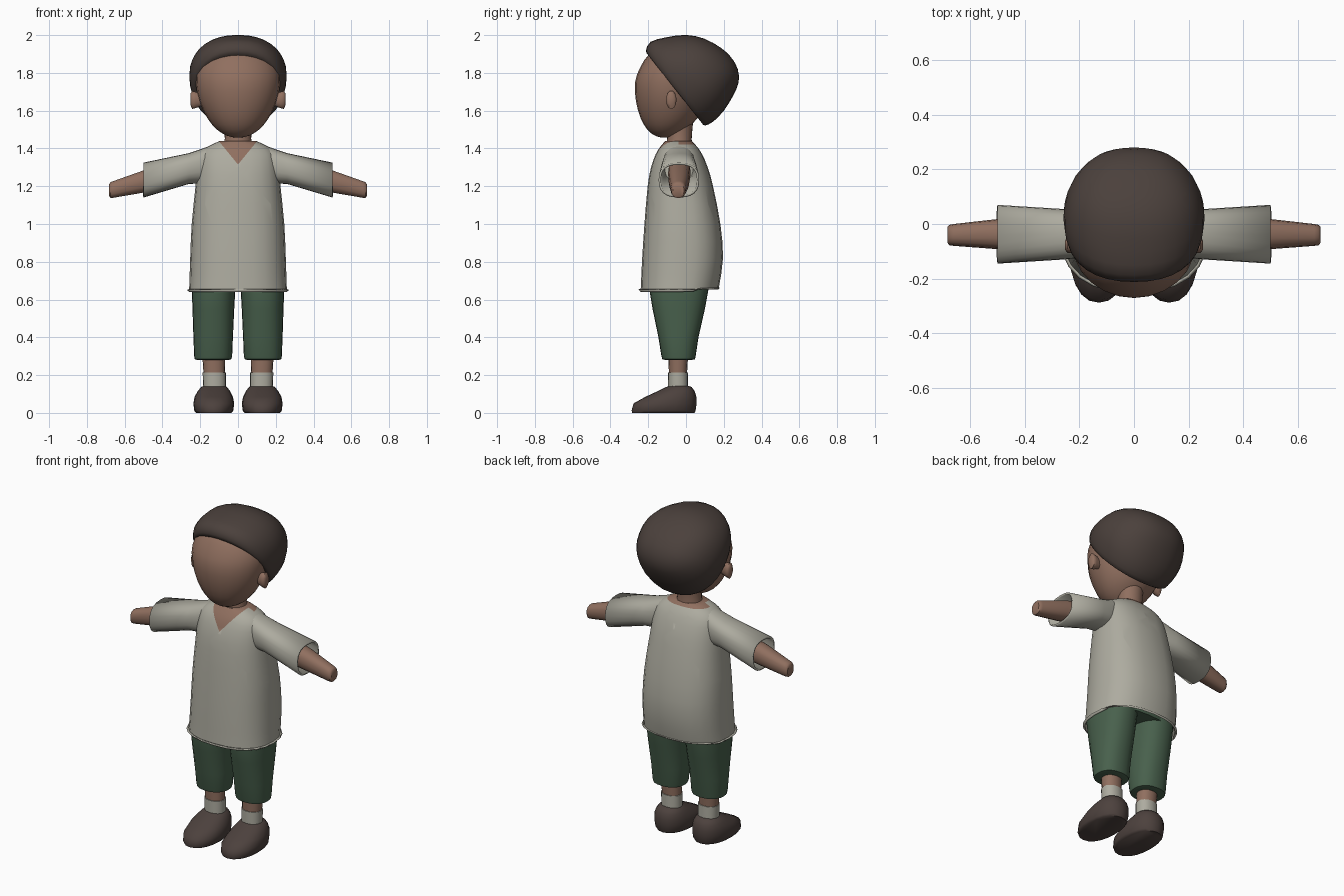
import bpy, bmesh, math
from mathutils import Vector

cube = bpy.data.objects.get("Cube")
if cube:
    bpy.data.objects.remove(cube)


def material(name, rgb):
    m = bpy.data.materials.new(name)
    m.use_nodes = True
    m.diffuse_color = (*rgb, 1)
    bsdf = next(n for n in m.node_tree.nodes if n.type == 'BSDF_PRINCIPLED')
    bsdf.inputs["Base Color"].default_value = (*rgb, 1)
    return m


SKIN = material("warm_skin", (.28, .16, .115))
HAIR = material("dark_brown_hair", (.07, .052, .045))
CLOTH = material("cream_cloth", (.42, .41, .35))
GREEN = material("forest_green", (.065, .118, .073))
SHOE = material("brown_leather", (.073, .053, .047))


def smooth_rings(rings, steps):
    """Catmull-Rom resampling of a list of cross-sections."""
    out = []
    for i in range(len(rings) - 1):
        p = [rings[max(0, min(len(rings) - 1, i + k))] for k in (-1, 0, 1, 2)]
        for s in range(steps):
            t = s / steps
            out.append([b + .5 * t * (c - a + t * (2*a - 5*b + 4*c - d + t * (3*(b - c) + d - a)))
                        for a, b, c, d in zip(*p)])
    return out + [rings[-1]]


def upright(a, b, h):
    return Vector((a, b, h))


def loft(name, rings, mat, frame=upright, sides=24, power=2.0, steps=1,
         cap_start=True, cap_end=True, angle=40):
    """Skin rings of (height, a_min, a_max, b_min, b_max) placed by frame(a, b, h)."""
    bm = bmesh.new()
    loops = []
    for h, a0, a1, b0, b1 in smooth_rings(rings, steps):
        loop = []
        for i in range(sides):
            t = math.tau * i / sides
            c, s = math.cos(t), math.sin(t)
            a = math.copysign(abs(c) ** (2 / power), c)
            b = math.copysign(abs(s) ** (2 / power), s)
            loop.append(bm.verts.new(frame((a0 + a1 + a * (a1 - a0)) / 2,
                                           (b0 + b1 + b * (b1 - b0)) / 2, h)))
        loops.append(loop)
    for low, high in zip(loops, loops[1:]):
        for i in range(sides):
            j = (i + 1) % sides
            bm.faces.new((low[i], low[j], high[j], high[i]))
    if cap_start:
        bm.faces.new(loops[0])
    if cap_end:
        bm.faces.new(loops[-1])
    bmesh.ops.recalc_face_normals(bm, faces=bm.faces)
    mesh = bpy.data.meshes.new(name)
    bm.to_mesh(mesh)
    bm.free()
    mesh.materials.append(mat)
    obj = bpy.data.objects.new(name, mesh)
    bpy.context.collection.objects.link(obj)
    bpy.ops.object.select_all(action='DESELECT')
    obj.select_set(True)
    bpy.context.view_layer.objects.active = obj
    bpy.ops.object.shade_smooth_by_angle(angle=math.radians(angle))
    return obj


def thicken(obj, amount):
    mod = obj.modifiers.new("cloth_thickness", 'SOLIDIFY')
    mod.thickness = amount
    mod.offset = -1


# Shirt body, open at the hem
shirt = loft("shirt", [
    (.655, -.26, .26, -.24, .17), (.67, -.258, .258, -.239, .175),
    (.82, -.253, .253, -.232, .196), (1.0, -.245, .245, -.22, .182),
    (1.2, -.225, .225, -.203, .143), (1.3, -.215, .215, -.185, .115),
    (1.37, -.2, .2, -.16, .085), (1.41, -.16, .16, -.135, .058),
    (1.44, -.095, .095, -.11, .03)],
    CLOTH, power=2.4, steps=2, cap_start=False)

# Neckline cut into the shirt: a V in front, a low collar behind
V_TIP, V_SLOPE, COLLAR = 1.315, 1.22, 1.422
shirt.data.materials.append(SKIN)
bm = bmesh.new()
bm.from_mesh(shirt.data)
for co, no in ((V_TIP, (V_SLOPE, 0, -1)), (V_TIP, (-V_SLOPE, 0, -1)), (COLLAR, (0, 0, 1))):
    bmesh.ops.bisect_plane(bm, geom=bm.verts[:] + bm.edges[:] + bm.faces[:],
                           plane_co=(0, 0, co), plane_no=no)
for f in bm.faces:
    c = f.calc_center_median()
    edge = V_TIP + V_SLOPE * abs(c.x) if c.y < -.04 else COLLAR
    f.material_index = int(c.z > edge)
bm.to_mesh(shirt.data)
bm.free()
thicken(shirt, .012)

# Neck and head
loft("neck", [(1.38, -.09, .09, -.11, .04), (1.45, -.07, .07, -.1, .03),
              (1.56, -.075, .075, -.1, .04)], SKIN, steps=2)
loft("head", [
    (1.458, -.02, .02, -.13, -.09), (1.468, -.06, .06, -.165, -.05),
    (1.5, -.112, .112, -.205, 0), (1.56, -.162, .162, -.24, .06),
    (1.65, -.205, .205, -.265, .1), (1.75, -.224, .224, -.27, .12),
    (1.83, -.215, .215, -.242, .12), (1.9, -.17, .17, -.195, .1),
    (1.95, -.08, .08, -.12, .06)], SKIN, steps=2)


# Hair cap, built outward from a plane that slants from forehead to nape
def slanted(a, b, h):
    back, up = .785, .62
    return Vector((a, -.05 + back * h - up * b, 1.71 + up * h + back * b))


loft("hair", [
    (-.004, -.222, .222, -.225, .24), (.002, -.236, .236, -.242, .264),
    (.05, -.252, .252, -.252, .285), (.13, -.257, .257, -.241, .252),
    (.22, -.228, .228, -.208, .197), (.285, -.172, .172, -.17, .119),
    (.322, -.1, .1, -.115, .03), (.333, -.03, .03, -.065, -.025)],
    HAIR, frame=slanted, sides=32, power=2.2, steps=2, angle=60)

# Hips hidden under the shirt hem
loft("shorts_hips", [(.67, -.235, .235, -.19, .125), (.8, -.23, .23, -.19, .14)],
     GREEN, power=2.4)

for side, sign in (("left", 1), ("right", -1)):
    def outward(a, b, h):
        return Vector((sign * h, a, b))

    def standing(a, b, h):
        return Vector((sign * a, b, h))

    # Ear
    loft(side + "_ear", [(.18, -.095, -.06, 1.63, 1.69), (.225, -.106, -.052, 1.612, 1.7),
                         (.243, -.106, -.05, 1.608, 1.706), (.252, -.095, -.06, 1.63, 1.69)],
         SKIN, frame=outward, sides=14, angle=60)

    # Sleeve, open at the cuff
    sleeve = loft(side + "_sleeve", [
        (.12, -.11, .035, 1.25, 1.425), (.2, -.125, .05, 1.215, 1.395),
        (.26, -.13, .055, 1.212, 1.375), (.5, -.145, .07, 1.14, 1.325)],
        CLOTH, frame=outward, power=2.5, cap_end=False)
    thicken(sleeve, .012)

    # Arm ending in a simple mitten
    loft(side + "_arm", [
        (.3, -.095, .025, 1.2, 1.34), (.5, -.092, .018, 1.165, 1.285),
        (.66, -.08, 0, 1.138, 1.228), (.675, -.078, -.003, 1.138, 1.222),
        (.682, -.07, -.01, 1.147, 1.212)],
        SKIN, frame=outward, sides=14, power=2.4)

    # Shorts leg with a rounded cuff
    loft(side + "_shorts_leg", [
        (.28, .05, .215, -.11, .03), (.284, .036, .229, -.125, .047),
        (.3, .031, .232, -.13, .051), (.4, .027, .236, -.146, .066),
        (.55, .02, .241, -.177, .1), (.66, .014, .245, -.195, .12),
        (.75, .005, .24, -.19, .13)], GREEN, frame=standing, power=2.3)

    # Shin and sock
    loft(side + "_shin", [(.2, .068, .182, -.09, .005), (.32, .07, .19, -.095, .012)],
         SKIN, frame=standing, sides=16, power=2.2)
    loft(side + "_sock", [(.12, .063, .185, -.095, .012), (.215, .063, .187, -.095, .01)],
         CLOTH, frame=standing, sides=16, power=2.2)

    # Shoe with a low toe and a rounded heel
    loft(side + "_shoe", [
        (0, .035, .222, -.285, .045), (.012, .025, .232, -.288, .051),
        (.05, .02, .236, -.278, .056), (.085, .027, .23, -.215, .055),
        (.115, .042, .213, -.15, .046), (.137, .058, .195, -.105, .03),
        (.146, .075, .175, -.08, .005)],
        SHOE, frame=standing, sides=20, power=2.2, angle=55)
